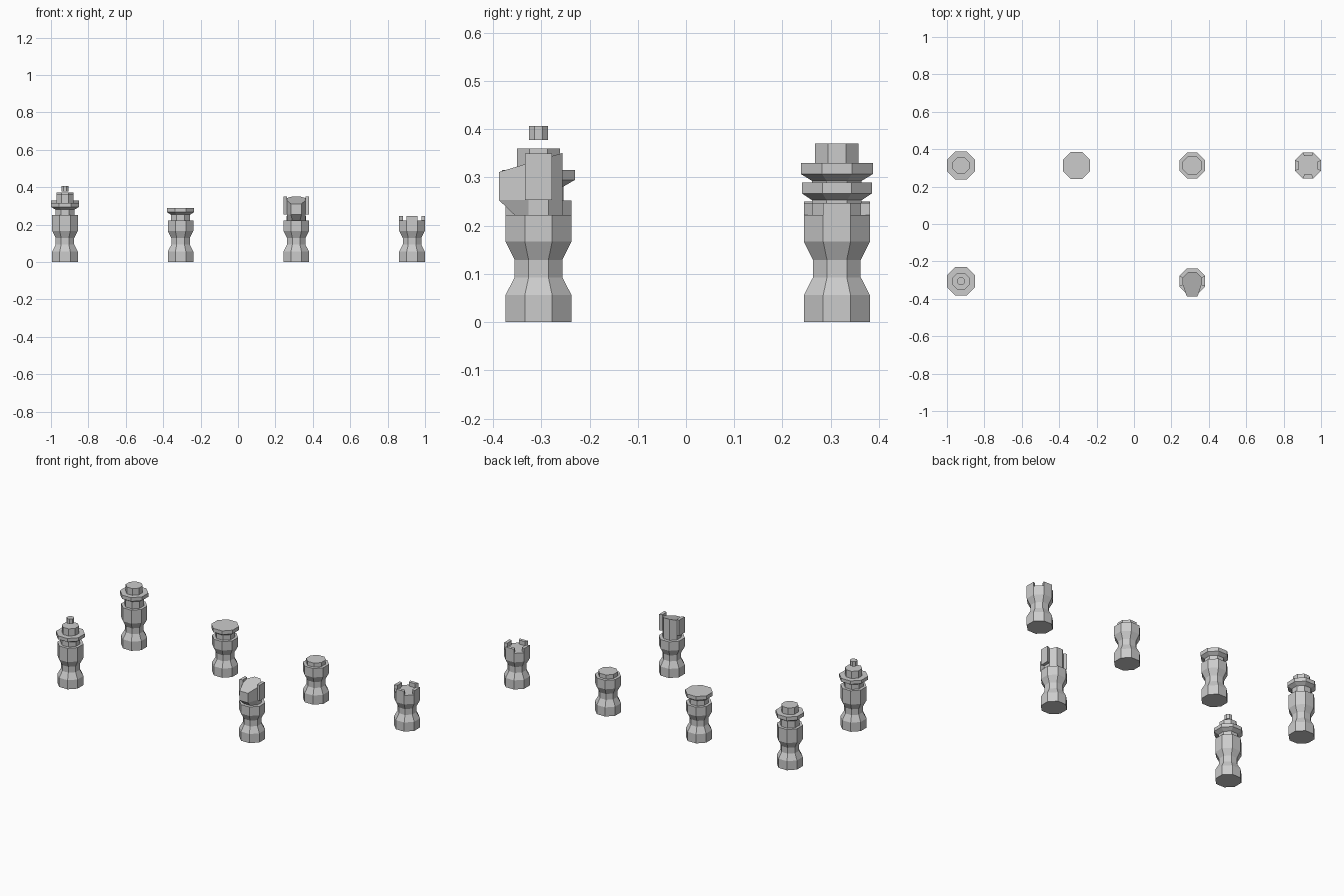
import bpy, bmesh
from math import cos, sin, pi

if "Cube" in bpy.data.objects:
    bpy.data.objects.remove(bpy.data.objects["Cube"])

BODY = [(0.0685, 0), (0.0685, 0.056), (0.0495, 0.093), (0.0495, 0.129), (0.0685, 0.167)]
NECK = 0.0515


def octagon(a, z):
    # eight corners with flat sides facing the axes; a = centre-to-flat distance
    r = a / cos(pi / 8)
    return [(r * cos(pi / 8 + i * pi / 4), r * sin(pi / 8 + i * pi / 4), z) for i in range(8)]


def loft(bm, rings):
    # closed solid through a stack of equal-sized rings
    vs = [[bm.verts.new(p) for p in ring] for ring in rings]
    n = len(vs[0])
    bm.faces.new(vs[0][::-1])
    bm.faces.new(vs[-1])
    for lo, hi in zip(vs, vs[1:]):
        for i in range(n):
            j = (i + 1) % n
            bm.faces.new((lo[i], lo[j], hi[j], hi[i]))


def lathe(bm, profile):
    loft(bm, [octagon(a, z) for a, z in profile])


def battlement(bm, turn, z0, z1):
    # one wedge of an octagonal rim, standing on a flat side
    k, inner, outer = 0.4142, 0.0495, 0.0685
    pts = [(inner, -inner * k), (outer, -outer * k), (outer, outer * k), (inner, inner * k)]
    c, s = cos(turn), sin(turn)
    pts = [(x * c - y * s, x * s + y * c) for x, y in pts]
    loft(bm, [[(x, y, z) for x, y in pts] for z in (z0, z1)])


def finish(bm, name, x, y):
    bmesh.ops.recalc_face_normals(bm, faces=bm.faces)
    me = bpy.data.meshes.new(name)
    bm.to_mesh(me)
    bm.free()
    ob = bpy.data.objects.new(name, me)
    ob.location = (x, y, 0)
    bpy.context.collection.objects.link(ob)


def crowned(bm, body_top, top_profile):
    # waisted body, then a narrower stepped top
    lathe(bm, BODY + [(0.0685, body_top), (NECK, body_top)] + top_profile)


X = [-0.925, -0.307, 0.311, 0.9305]
BACK, FRONT = 0.313, -0.306

# king: flared collar, cap and floating finial
bm = bmesh.new()
crowned(bm, 0.252, [(NECK, 0.281), (0.0755, 0.295), (0.0755, 0.316), (0.045, 0.316), (0.045, 0.36)])
lathe(bm, [(0.02, 0.378), (0.02, 0.407)])
finish(bm, "king_piece", X[0], FRONT)

# queen: flared collar and cap
bm = bmesh.new()
crowned(bm, 0.25, [(NECK, 0.293), (0.0745, 0.307), (0.0745, 0.33), (0.045, 0.33), (0.045, 0.371)])
finish(bm, "queen_piece", X[0], BACK)

# bishop: flared flat head
bm = bmesh.new()
crowned(bm, 0.222, [(NECK, 0.253), (0.0725, 0.267), (0.0725, 0.29)])
finish(bm, "bishop_piece", X[1], BACK)

# pawn: plain cap
bm = bmesh.new()
crowned(bm, 0.222, [(NECK, 0.247)])
finish(bm, "pawn_piece", X[2], BACK)

# rook: four battlements
bm = bmesh.new()
lathe(bm, BODY + [(0.0685, 0.222)])
for i in range(4):
    battlement(bm, i * pi / 2, 0.222, 0.247)
finish(bm, "rook_piece", X[3], BACK)

# knight: body, head with muzzle pulled forward, two ears
bm = bmesh.new()
lathe(bm, BODY + [(0.0685, 0.222)])
low = octagon(0.0495, 0.222)
mid = [(x * 1.38, -0.082, 0.253) if y < -0.04 else (x, y, 0.253) for x, y, z in low]
top = [(x, y, 0.336 + 0.3 * y) for x, y, z in mid]
loft(bm, [low, mid, top])
for turn in (0, pi):
    battlement(bm, turn, 0.253, 0.35)
finish(bm, "knight_piece", X[2], FRONT)
